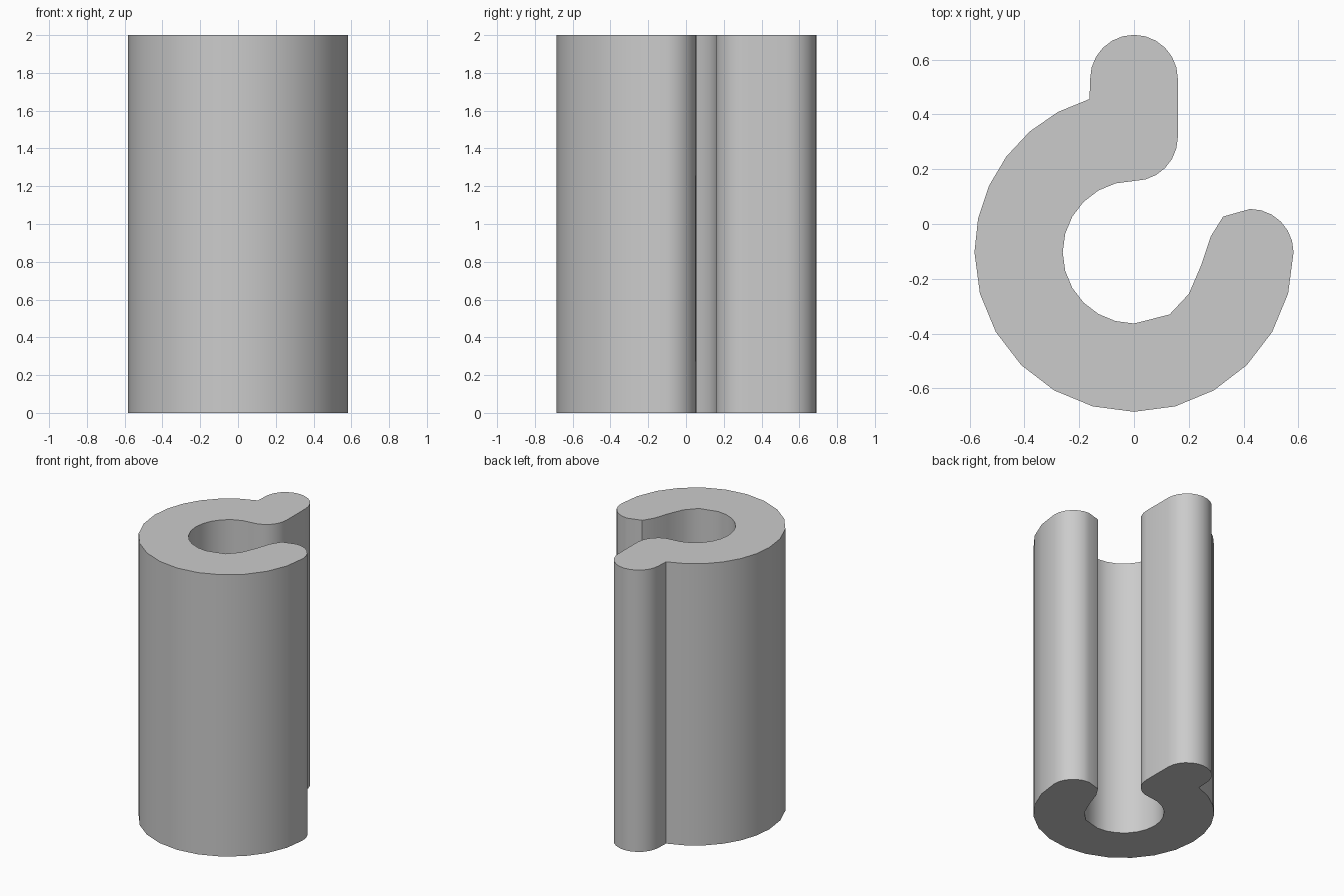
import bpy
import bmesh
from math import cos, sin, radians

HEIGHT = 2.0

cube = bpy.data.objects.get("Cube")
if cube:
    bpy.data.objects.remove(cube, do_unlink=True)


def arc(cx, cy, r, start, end, steps):
    """Points along a circular arc, angles in degrees."""
    angles = [radians(start + (end - start) * i / steps) for i in range(steps + 1)]
    return [(cx + r * cos(a), cy + r * sin(a)) for a in angles]


# Hook outline, clockwise from the right-hand side
outline = arc(0, -0.103, 0.582, 0, -180, 12)             # outer body
outline += arc(0, -0.103, 0.582, 180, 106.2, 6)[1:]      # outer body up to the shank
outline += arc(0, 0.53, 0.16, 180, 0, 12)                # rounded shank end
outline += arc(0, 0.317, 0.16, 0, -90, 6)                # shank root
outline += arc(0, -0.103, 0.26, 90, 270, 12)[1:]         # inner bore
outline += [(0.13, -0.33), (0.2, -0.255), (0.245, -0.15),
            (0.28, -0.045), (0.325, 0.027)]              # inside of the tip
outline += arc(0.424, -0.103, 0.158, 90, 0, 6)[:-1]      # rounded tip

# Extrude the outline to full height
bm = bmesh.new()
base = bm.faces.new([bm.verts.new((x, y, 0)) for x, y in outline])
result = bmesh.ops.extrude_face_region(bm, geom=[base], use_keep_orig=True)
top = [v for v in result["geom"] if isinstance(v, bmesh.types.BMVert)]
bmesh.ops.translate(bm, verts=top, vec=(0, 0, HEIGHT))
bmesh.ops.recalc_face_normals(bm, faces=bm.faces)

mesh = bpy.data.meshes.new("hook_profile")
bm.to_mesh(mesh)
bm.free()
hook = bpy.data.objects.new("hook_profile", mesh)
bpy.context.collection.objects.link(hook)

# Plain grey material
colour = (0.6, 0.6, 0.6, 1)
grey = bpy.data.materials.new("light_grey")
grey.use_nodes = True
grey.diffuse_color = colour
grey.node_tree.nodes["Principled BSDF"].inputs["Base Color"].default_value = colour
mesh.materials.append(grey)

# Smooth walls with sharp rims and corners
bpy.ops.object.select_all(action="DESELECT")
hook.select_set(True)
bpy.context.view_layer.objects.active = hook
bpy.ops.object.shade_smooth_by_angle(angle=radians(40))
